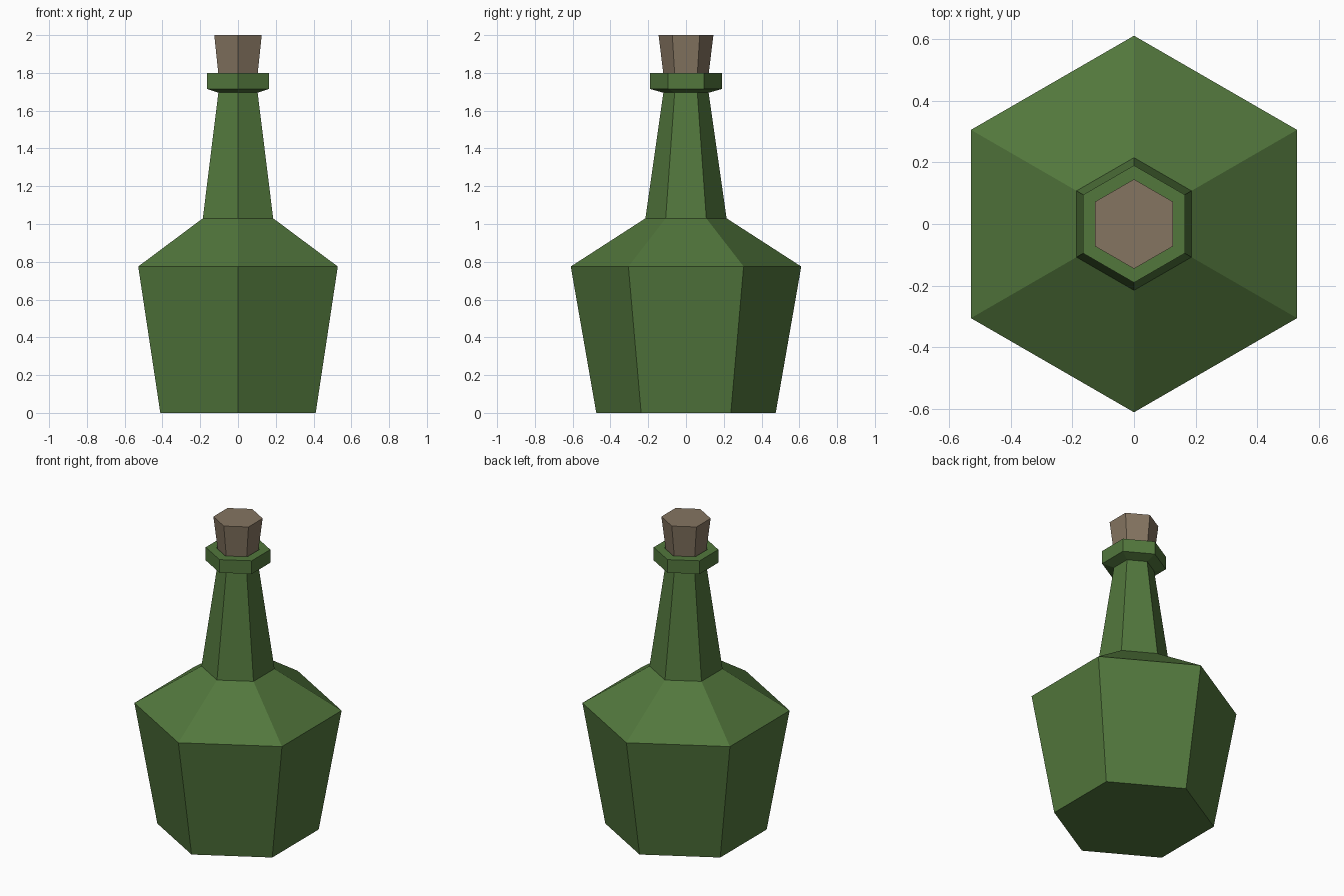
import bpy
import bmesh
import math

if "Cube" in bpy.data.objects:
    bpy.data.objects.remove(bpy.data.objects["Cube"])

SIDES = 6


def material(name, rgb):
    m = bpy.data.materials.new(name)
    m.diffuse_color = (*rgb, 1.0)
    m.use_nodes = True
    m.node_tree.nodes["Principled BSDF"].inputs["Base Color"].default_value = m.diffuse_color
    return m


def lathe(name, profile, mat):
    """Six-sided solid from (radius, height) rings, corners on +-y, flat capped ends."""
    bm = bmesh.new()
    rings = []
    for r, z in profile:
        rings.append([bm.verts.new((r * math.cos(a), r * math.sin(a), z))
                      for a in (math.pi / 2 + i * math.tau / SIDES for i in range(SIDES))])
    for low, high in zip(rings, rings[1:]):
        for i in range(SIDES):
            j = (i + 1) % SIDES
            bm.faces.new((low[i], low[j], high[j], high[i]))
    bm.faces.new(rings[0][::-1])
    bm.faces.new(rings[-1])
    bmesh.ops.recalc_face_normals(bm, faces=bm.faces)
    me = bpy.data.meshes.new(name)
    bm.to_mesh(me)
    bm.free()
    me.materials.append(mat)
    ob = bpy.data.objects.new(name, me)
    bpy.context.collection.objects.link(ob)
    return ob


green = material("bottle green", (0.085, 0.185, 0.046))
brown = material("cork brown", (0.235, 0.178, 0.120))

# Glass bottle: body, shoulder, neck, lip and the recessed mouth
lathe("bottle", [(0.475, 0.0), (0.61, 0.775), (0.215, 1.03), (0.12, 1.695),
                 (0.19, 1.715), (0.19, 1.80), (0.128, 1.80), (0.118, 1.76)], green)

# Cork stopper, widening upward
lathe("cork", [(0.116, 1.761), (0.145, 2.0)], brown)
